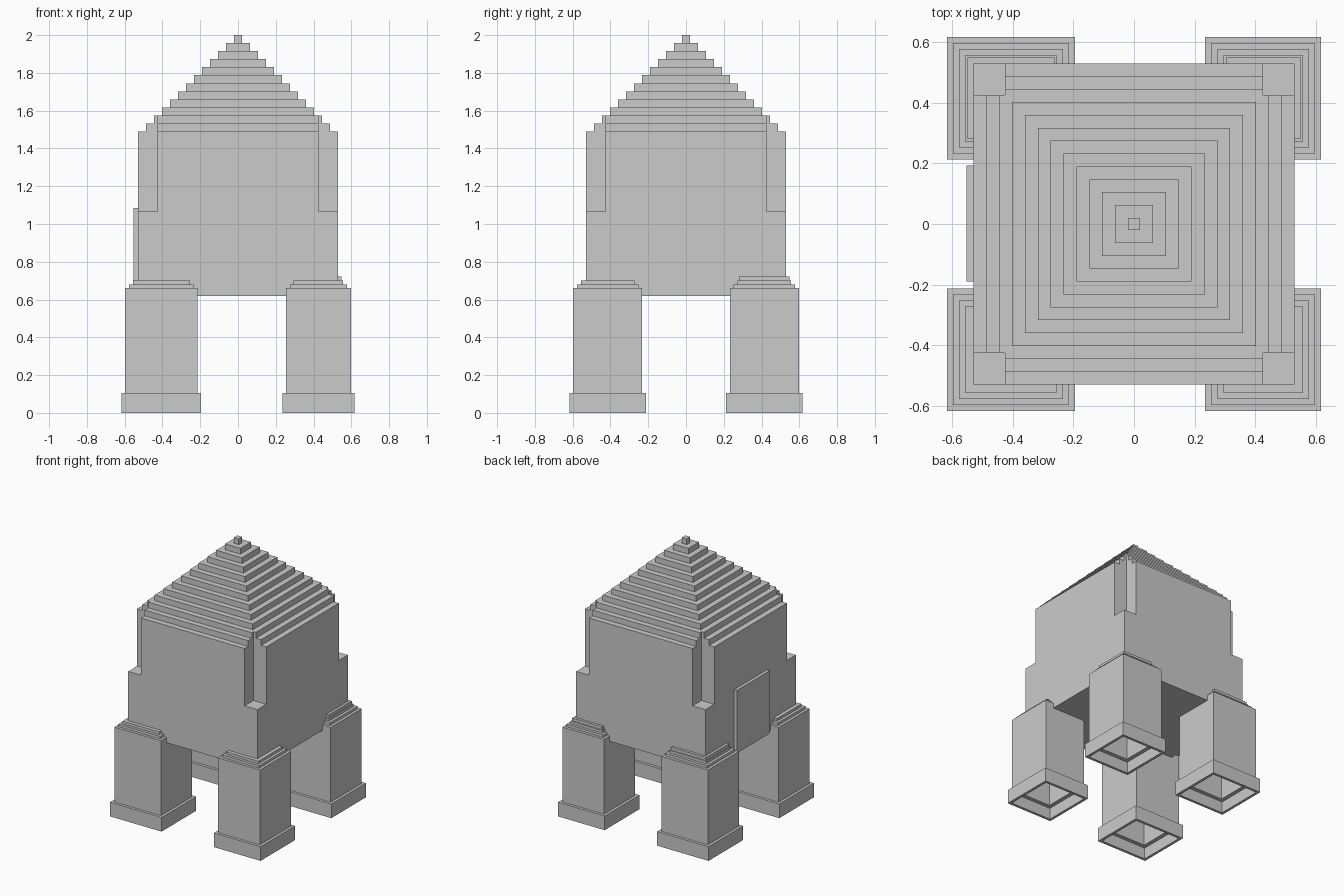
import bpy, bmesh

if "Cube" in bpy.data.objects:
    bpy.data.objects.remove(bpy.data.objects["Cube"])


def add_rings(bm, x0, x1, y0, y1, profile):
    """Stack rectangular rings, each given as (inset, z), and close both ends."""
    rings = []
    for d, z in profile:
        pts = [(x0 + d, y0 + d), (x1 - d, y0 + d), (x1 - d, y1 - d), (x0 + d, y1 - d)]
        rings.append([bm.verts.new((x, y, z)) for x, y in pts])
    for a, b in zip(rings, rings[1:]):
        for i in range(4):
            j = (i + 1) % 4
            bm.faces.new((a[i], a[j], b[j], b[i]))
    bm.faces.new(rings[0][::-1])
    bm.faces.new(rings[-1])


def finish(bm, name):
    bmesh.ops.recalc_face_normals(bm, faces=bm.faces)
    me = bpy.data.meshes.new(name)
    bm.to_mesh(me)
    bm.free()
    ob = bpy.data.objects.new(name, me)
    bpy.context.collection.objects.link(ob)
    return ob


def stepped(name, x0, x1, y0, y1, profile):
    bm = bmesh.new()
    add_rings(bm, x0, x1, y0, y1, profile)
    return finish(bm, name)


# Body with stepped pyramid roof
HALF, STEP, TIERS = 0.53, 0.0425, 13
profile = [(0, 0.62)]
for i in range(TIERS):
    top = 1.49 + STEP * i
    if i:
        profile.append((STEP * i, top - STEP))
    profile.append((STEP * i, top))
body = stepped("body_and_roof", -HALF, HALF, -HALF, HALF, profile)

# Square notches in the four upper corners
bm = bmesh.new()
for sx in (-1, 1):
    for sy in (-1, 1):
        xs = sorted((sx * 0.425, sx * 0.7))
        ys = sorted((sy * 0.425, sy * 0.7))
        add_rings(bm, *xs, *ys, [(0, 1.065), (0, 1.8)])
cutter = finish(bm, "corner_cutter")
cutter.hide_render = True
cutter.hide_set(True)
cut = body.modifiers.new("corner_notches", 'BOOLEAN')
cut.operation = 'DIFFERENCE'
cut.solver = 'EXACT'
cut.object = cutter

# Raised panel on the left side
stepped("side_panel", -0.553, -0.53, -0.19, 0.193, [(0, 0.62), (0, 1.085)])

# Hollow legs: cavity, foot rim, shaft and stepped cap
leg = [(0.05, 0.62), (0.05, 0.085), (0.02, 0.085), (0.02, 0), (0, 0), (0, 0.105),
       (0.02, 0.105), (0.02, 0.66), (0.04, 0.66), (0.04, 0.68), (0.06, 0.68), (0.06, 0.70)]
back_step = [(0.068, 0.70), (0.068, 0.722)]
for side, x0, x1 in (("left", -0.617, -0.195), ("right", 0.235, 0.617)):
    stepped("front_leg_" + side, x0, x1, -0.617, -0.212, leg)
    stepped("back_leg_" + side, x0, x1, 0.212, 0.617, leg + back_step)
